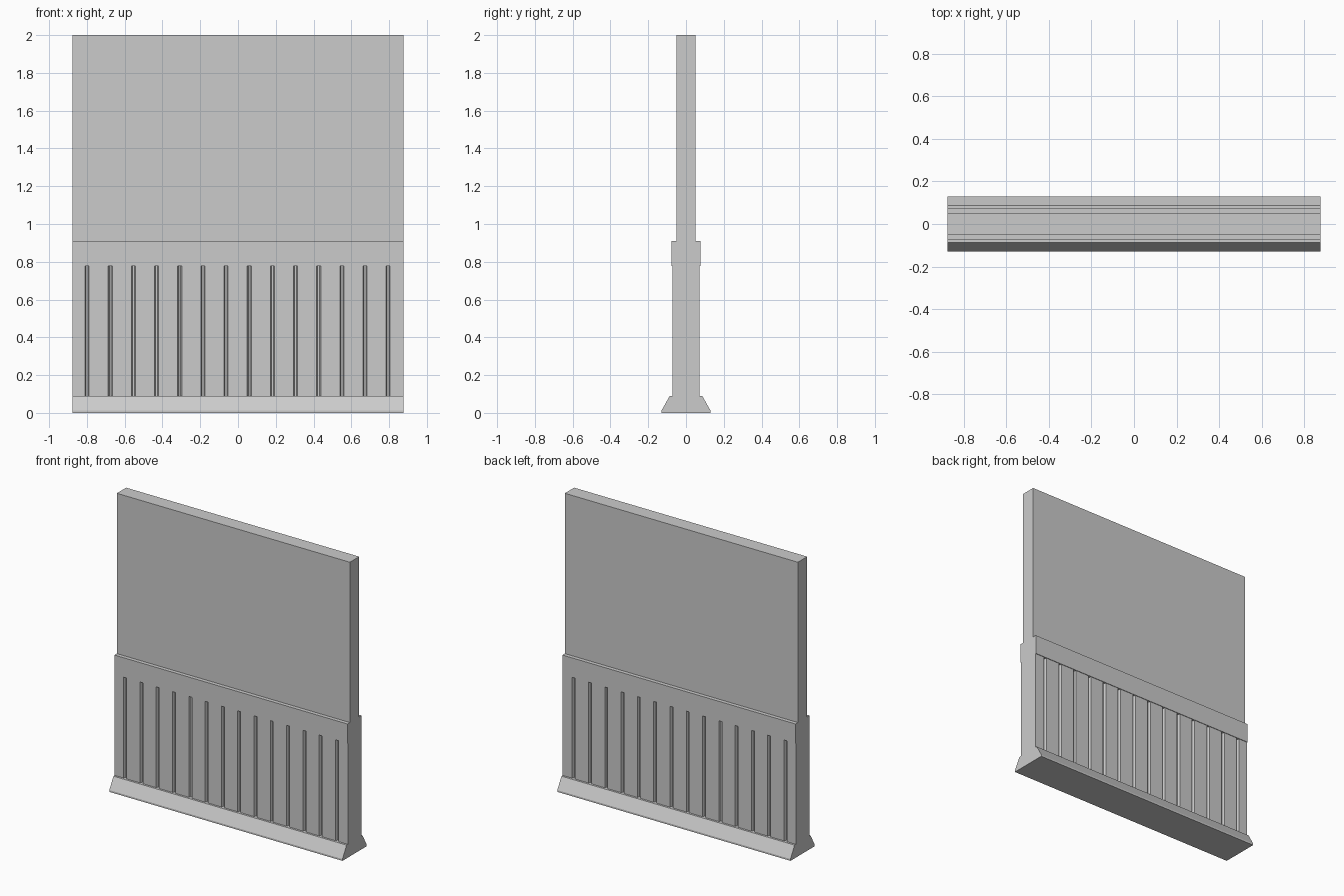
import bpy

if "Cube" in bpy.data.objects:
    bpy.data.objects.remove(bpy.data.objects["Cube"])

HALF_W = 0.877          # half width of the panel
GROOVES = 14
PITCH = 0.1226


def extrude(name, profile, offset, place):
    """Prism: a closed 2D profile placed in 3D and extruded along an axis."""
    n = len(profile)
    verts = [place(a, b, e) for e in offset for a, b in profile]
    faces = [list(range(n))[::-1], list(range(n, 2 * n))]
    faces += [[i, (i + 1) % n, n + (i + 1) % n, n + i] for i in range(n)]
    mesh = bpy.data.meshes.new(name)
    mesh.from_pydata(verts, [], faces)
    mesh.update()
    obj = bpy.data.objects.new(name, mesh)
    bpy.context.collection.objects.link(obj)
    return obj


def along_x(name, half):
    """Moulding with a symmetric (y, z) half profile, run across the width."""
    profile = half + [(-y, z) for y, z in reversed(half)]
    return extrude(name, profile, (-HALF_W, HALF_W), lambda y, z, x: (x, y, z))


# Plain upper wall
along_x("upper_wall", [(0.05, 0.91), (0.05, 2.0)])

# Chair rail
along_x("chair_rail", [(0.076, 0.778), (0.076, 0.91)])

# Skirting board with sloped faces
along_x("skirting_board", [(0.13, 0.0), (0.13, 0.012), (0.086, 0.09)])

# Planked lower wall: grooved outline on front and back, extruded upwards
front = [(-HALF_W, -0.072)]
for i in range(GROOVES):
    x = (i - (GROOVES - 1) / 2) * PITCH - 0.002
    front += [(x - 0.011, -0.072), (x - 0.005, -0.055),
              (x + 0.005, -0.055), (x + 0.011, -0.072)]
front.append((HALF_W, -0.072))
outline = front + [(x, -y) for x, y in reversed(front)]
extrude("plank_wainscot", outline, (0.09, 0.778), lambda x, y, z: (x, y, z))
